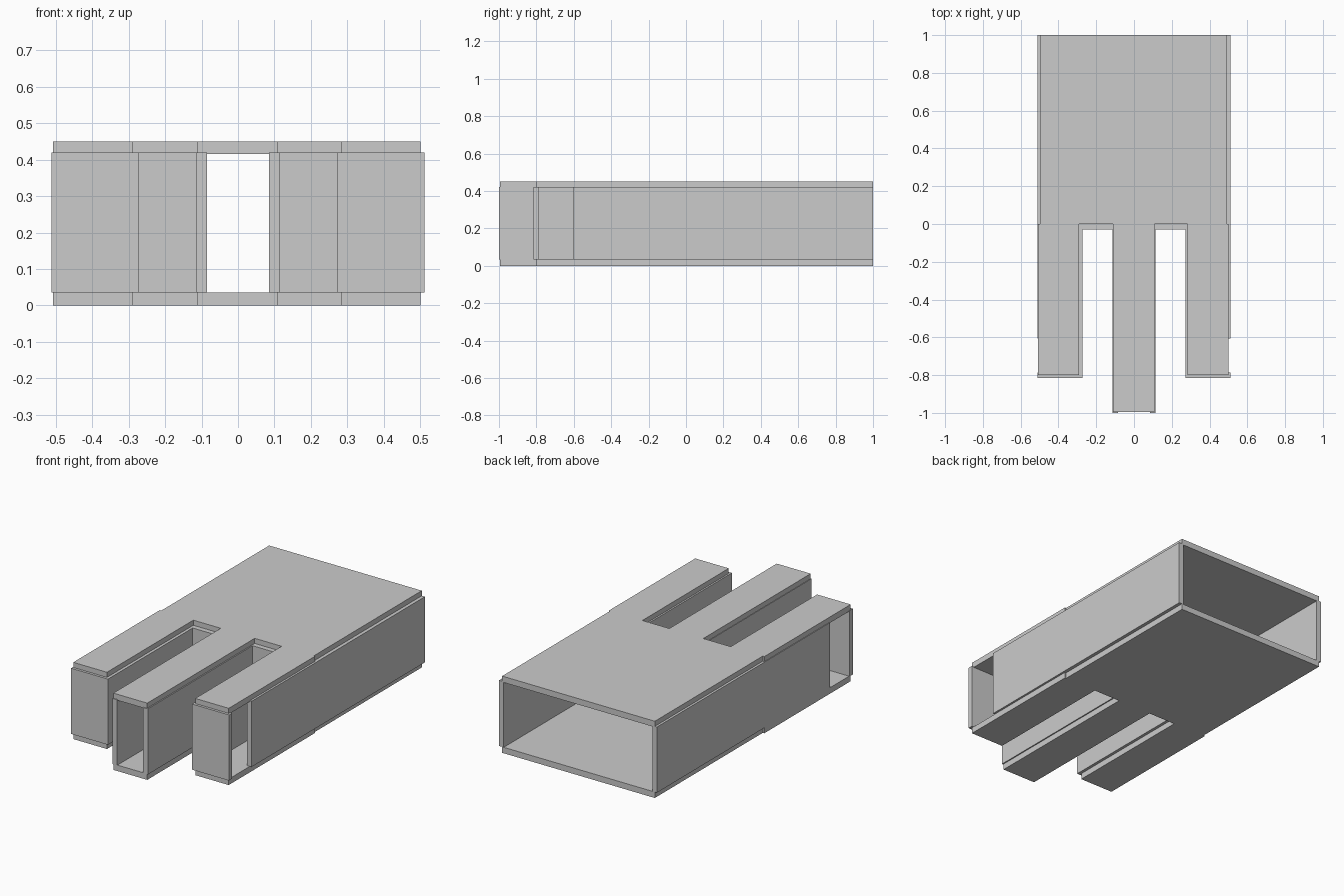
import bpy
import bmesh

if "Cube" in bpy.data.objects:
    bpy.data.objects.remove(bpy.data.objects["Cube"])

T = 0.03                    # wall thickness
WALL_Z = (0.035, 0.42)


def prism(name, outline, z0, z1):
    """Extrude a flat outline from z0 to z1."""
    bm = bmesh.new()
    face = bm.faces.new([bm.verts.new((x, y, z0)) for x, y in outline])
    top = bmesh.ops.extrude_face_region(bm, geom=[face])
    verts = [g for g in top["geom"] if isinstance(g, bmesh.types.BMVert)]
    bmesh.ops.translate(bm, verts=verts, vec=(0, 0, z1 - z0))
    bmesh.ops.recalc_face_normals(bm, faces=bm.faces[:])
    mesh = bpy.data.meshes.new(name)
    bm.to_mesh(mesh)
    bm.free()
    ob = bpy.data.objects.new(name, mesh)
    bpy.context.collection.objects.link(ob)
    return ob


def wall(name, xa, xb, y0, y1):
    """Upright wall between floor and roof."""
    x0, x1 = sorted((xa, xb))
    return prism(name, [(x0, y0), (x1, y0), (x1, y1), (x0, y1)], *WALL_Z)


# Floor and roof: the same three-pronged plate
plate = [(-0.498, 1), (-0.498, 0), (-0.508, 0), (-0.508, -0.8),
         (-0.29, -0.8), (-0.29, 0), (-0.112, 0), (-0.112, -0.995),
         (0.108, -0.995), (0.108, 0), (0.283, 0), (0.283, -0.8),
         (0.5, -0.8), (0.5, 0), (0.492, 0), (0.492, 1)]
prism("floor_plate", plate, 0, 0.035)
prism("roof_plate", plate, 0.415, 0.45)

# Walls, repeated on both sides
for side, s in (("left", -1), ("right", 1)):
    # long outer wall, leaving a doorway near the prong tip
    wall(side + "_outer_wall", s * 0.512, s * (0.512 - T), -0.605, 1)
    # closed tip of the outer prong
    wall(side + "_prong_end_wall", s * 0.512, s * 0.273, -0.815, -0.785)
    # both sides and the back of the slot
    wall(side + "_slot_outer_wall", s * 0.273, s * (0.273 + T), -0.785, 0)
    wall(side + "_slot_inner_wall", s * 0.115, s * (0.115 - T), -1, 0)
    wall(side + "_slot_back_wall", s * 0.273, s * 0.115, -T, 0)
